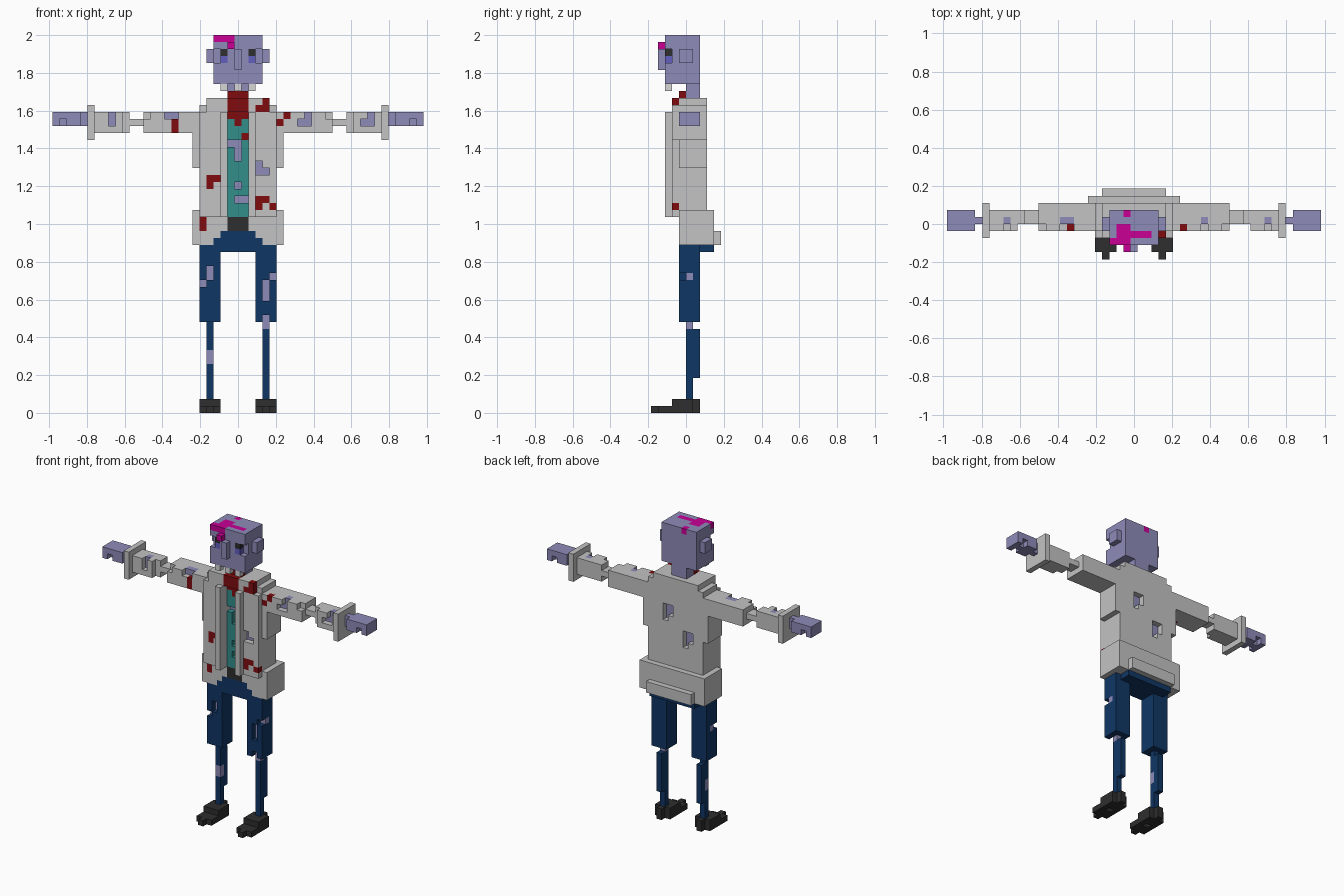
import bpy
import bmesh

if "Cube" in bpy.data.objects:
    bpy.data.objects.remove(bpy.data.objects["Cube"], do_unlink=True)

U = 2 / 54  # size of one block


def lin(c):
    c /= 255
    return c / 12.92 if c <= 0.04045 else ((c + 0.055) / 1.055) ** 2.4


COLOURS = {
    "coat_grey": (195, 195, 195), "skin_lavender": (141, 139, 184),
    "trouser_navy": (16, 54, 100), "shirt_teal": (50, 142, 139),
    "near_black": (46, 46, 46), "blood_red": (128, 12, 15),
    "brain_magenta": (200, 0, 150), "eye_blue": (98, 94, 190),
    "tooth_white": (215, 215, 215),
}
GREY, SKIN, NAVY, TEAL, BLACK, RED, PINK, BLUE, WHITE = range(9)
materials = []
for name, rgb in COLOURS.items():
    m = bpy.data.materials.new(name)
    m.use_nodes = True
    col = (*[lin(c) for c in rgb], 1)
    m.diffuse_color = col
    bsdf = m.node_tree.nodes["Principled BSDF"]
    bsdf.inputs["Base Color"].default_value = col
    bsdf.inputs["Roughness"].default_value = 0.9
    materials.append(m)

cells = {}  # (x, y, z) -> (part, colour)


def span(r):
    return range(r[0], r[1] + 1) if isinstance(r, tuple) else (r,)


def region(x, y, z):
    return [(i, j, k) for i in span(x) for j in span(y) for k in span(z)]


def fill(part, colour, x, y, z):
    for c in region(x, y, z):
        cells[c] = (part, colour)


def carve(x, y, z):
    for c in region(x, y, z):
        cells.pop(c, None)


def paint(colour, x, y, z):
    for c in region(x, y, z):
        if c in cells:
            cells[c] = (cells[c][0], colour)


def hole(x, y, z, d=1):
    """Tear: remove blocks and show skin on the block behind in y."""
    for i, j, k in region(x, y, z):
        part = cells.pop((i, j, k), ("skin", 0))[0]
        cells[(i, j + d, k)] = (part, SKIN)


def sided(s, a, b):
    return (a, b) if s > 0 else (-b, -a)


# Head with notched eye corners, nose, ears and teeth
fill("head", SKIN, (-3, 3), (-3, 1), (47, 53))
fill("head", SKIN, 0, -4, (49, 51))
for s in (-1, 1):
    carve(3 * s, -3, (50, 51))
    paint(BLACK, 2 * s, -3, 51)
    paint(BLUE, 2 * s, -3, 50)
    fill("head", SKIN, 4 * s, (-1, 0), (50, 51))
for i in (-2, 0, 2):
    fill("head", WHITE, i, -3, 46)
# Exposed brain
paint(PINK, (-2, 2), -2, 53)
paint(PINK, (-2, -1), -1, 53)
paint(PINK, -1, 1, 53)
paint(PINK, (-3, -1), -3, 53)
paint(PINK, -1, -3, 52)
fill("head", PINK, -1, -4, 52)

# Shirt, neck and belt
fill("shirt", TEAL, (-1, 1), (-1, 1), (28, 43))
fill("neck", SKIN, (-1, 1), (0, 1), (44, 46))
fill("neck", RED, (-1, 1), -1, (43, 45))
fill("neck", RED, (-1, 1), -2, (43, 44))
paint(RED, (-1, 1), -1, (42, 43))
paint(RED, 0, -1, 41)
paint(RED, 1, -1, 39)
hole((-1, 0), -1, 38)
hole(0, -1, (36, 37))
hole(0, -1, 32)
hole((0, 1), -1, 30)
fill("belt", BLACK, (-1, 1), (-1, 1), (26, 27))

# Coat back and hem
fill("coat", GREY, (-5, 5), 2, (24, 43))
fill("coat", GREY, (-4, 4), 2, 44)
fill("coat", GREY, (-5, 5), 3, (24, 28))
fill("coat", GREY, (-4, 4), 4, (24, 25))
for s in (-1, 1):
    # Coat sides, front panels, lapels and shoulders
    fill("coat", GREY, sided(s, 2, 5), (-2, 1), (28, 42))
    fill("coat", GREY, sided(s, 2, 5), (-1, 1), (26, 27))
    fill("coat", GREY, sided(s, 3, 5), (-1, 1), (24, 25))
    fill("coat", GREY, sided(s, 2, 5), (-1, 1), 43)
    fill("coat", GREY, sided(s, 2, 4), (-2, 1), (43, 44))
    fill("coat", GREY, 2 * s, -3, (28, 42))
    fill("coat", GREY, 6 * s, (-1, 3), (24, 28))
    fill("coat", GREY, 6 * s, (-1, 2), (35, 39))
    # Sleeves, bony elbow, cuff and hand
    arm = "left_arm" if s > 0 else "right_arm"
    fill(arm, GREY, sided(s, 6, 13), (-1, 2), (40, 42))
    fill(arm, GREY, sided(s, 14, 15), (0, 1), 41)
    fill(arm, GREY, sided(s, 16, 20), (-1, 1), (40, 42))
    carve(13 * s, -1, 42)
    carve(16 * s, -1, (40, 42))
    fill(arm, GREY, 21 * s, (-2, 2), (39, 43))
    hand = "left_hand" if s > 0 else "right_hand"
    fill(hand, SKIN, 22 * s, (0, 0), (41, 42))
    fill(hand, SKIN, sided(s, 23, 26), (-1, 1), 42)
    fill(hand, SKIN, 26 * s, (-1, 1), 41)
    fill(hand, SKIN, sided(s, 23, 24), (-1, 1), 41)
    fill(hand, SKIN, 25 * s, 0, 41)
    # Legs
    leg = "left_leg" if s > 0 else "right_leg"
    fill(leg, NAVY, sided(s, 3, 5), (-1, 1), (13, 23))
    fill(leg, NAVY, 4 * s, 0, (2, 12))
    fill(leg, NAVY, 4 * s, 1, (5, 11))
    # Shoes
    shoe = "left_shoe" if s > 0 else "right_shoe"
    fill(shoe, BLACK, sided(s, 3, 5), (-4, 0), 0)
    fill(shoe, BLACK, sided(s, 3, 5), (-2, 0), 1)
    fill(shoe, BLACK, 4 * s, 1, (0, 1))
    fill(shoe, BLACK, 4 * s, -5, 0)
    carve(4 * s, -2, 0)

# Trouser hips and seat
fill("trousers", NAVY, (-2, 2), (-1, 1), (24, 25))
fill("trousers", NAVY, (-3, 3), (-1, 1), 24)
fill("trousers", NAVY, (-3, 3), (-1, 3), 23)
fill("trousers", NAVY, (-4, 4), (2, 3), 23)
carve((-1, 1), -1, 25)
fill("trousers", NAVY, (-1, 1), -1, 25)

# Blood on the coat
for x, y, z in ((-3, -2, 33), (-4, -2, (32, 33)), (-5, -1, (26, 27)),
                ((3, 4), -2, 43), (4, -2, 44), ((3, 4), -2, 30), (3, -2, 29),
                (5, -2, 29), (-9, -1, (40, 41)), (7, -1, 42), (6, -1, 41)):
    paint(RED, x, y, z)

# Tears in coat and sleeves
hole(3, -2, (34, 35))
hole(4, -2, 34)
hole((1, 2), 2, (38, 39), -1)
hole(2, 2, 37, -1)
hole((-3, -2), 2, (34, 35), -1)
hole(-2, 2, 33, -1)
hole((-10, -9), -1, 42)
hole((9, 10), -1, 41)
hole(10, -1, 42)
hole(-18, -1, (41, 42))
hole((18, 19), -1, 41)
hole(19, -1, 42)

# Tears in the trousers
for x, z in ((-4, (19, 20)), (-5, 18), (4, (16, 18)), (5, 19), (4, 13)):
    hole(x, -1, z)
paint(SKIN, -4, 0, (7, 8))
paint(SKIN, 4, 0, 12)

# Quad corners for each of the six block directions
FACES = {
    (1, 0, 0): ((1, 0, 0), (1, 1, 0), (1, 1, 1), (1, 0, 1)),
    (-1, 0, 0): ((0, 0, 0), (0, 0, 1), (0, 1, 1), (0, 1, 0)),
    (0, 1, 0): ((0, 1, 0), (0, 1, 1), (1, 1, 1), (1, 1, 0)),
    (0, -1, 0): ((0, 0, 0), (1, 0, 0), (1, 0, 1), (0, 0, 1)),
    (0, 0, 1): ((0, 0, 1), (1, 0, 1), (1, 1, 1), (0, 1, 1)),
    (0, 0, -1): ((0, 0, 0), (0, 1, 0), (1, 1, 0), (1, 0, 0)),
}


def build(part):
    """Turn the exposed block sides of a part into one tidy mesh."""
    bm = bmesh.new()
    verts = {}
    for (i, j, k), (owner, colour) in cells.items():
        if owner != part:
            continue
        for d, corners in FACES.items():
            if (i + d[0], j + d[1], k + d[2]) in cells:
                continue
            quad = []
            for a, b, c in corners:
                key = (i + a, j + b, k + c)
                if key not in verts:
                    verts[key] = bm.verts.new(((key[0] - 0.5) * U, key[1] * U, key[2] * U))
                quad.append(verts[key])
            bm.faces.new(quad).material_index = colour
    bmesh.ops.dissolve_limit(bm, angle_limit=0.01, verts=bm.verts[:], edges=bm.edges[:],
                             delimit={'MATERIAL'})
    mesh = bpy.data.meshes.new(part)
    for m in materials:
        mesh.materials.append(m)
    bm.to_mesh(mesh)
    bm.free()
    bpy.context.collection.objects.link(bpy.data.objects.new(part, mesh))


for part in sorted({owner for owner, _ in cells.values()}):
    build(part)
